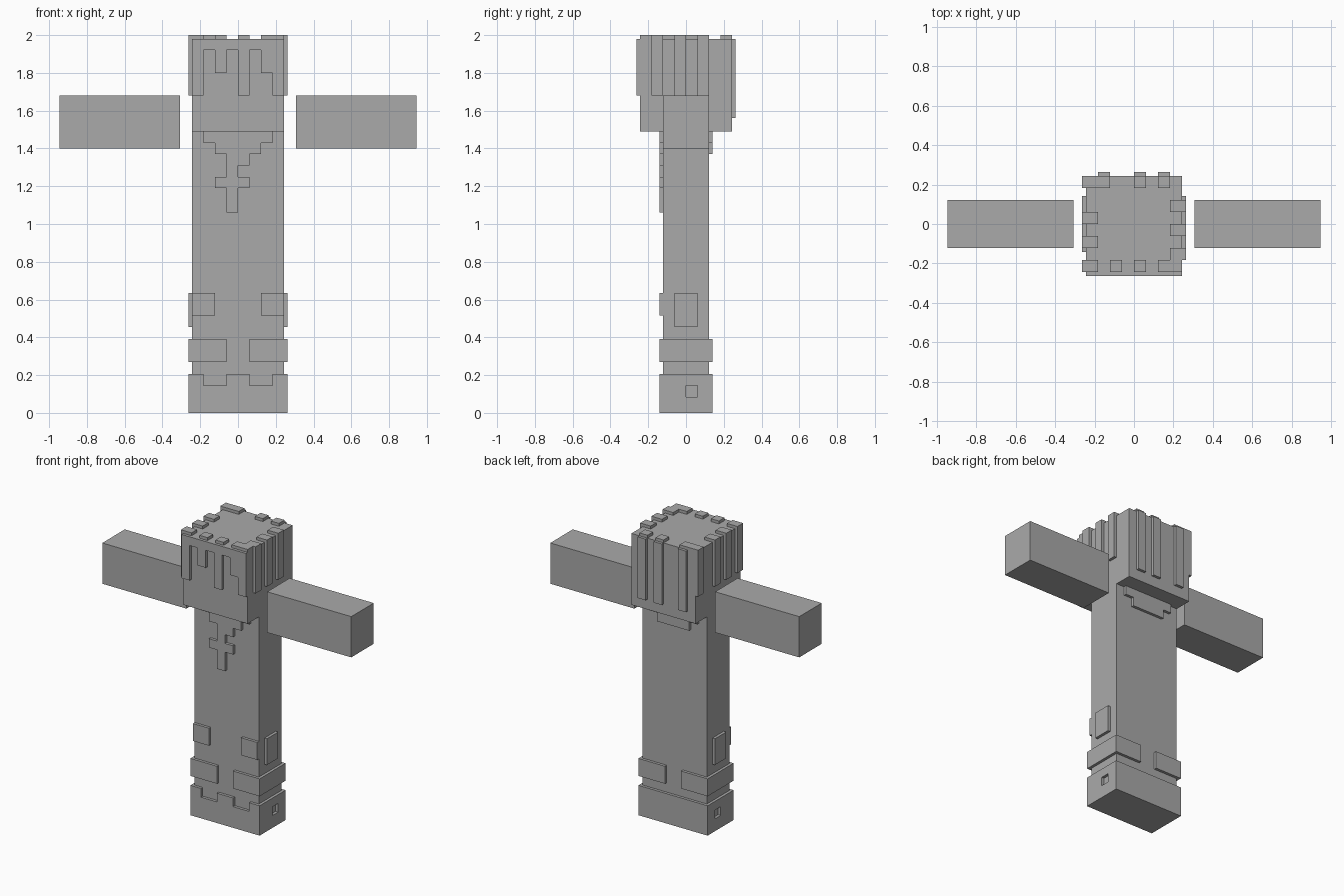
import bpy, bmesh

if "Cube" in bpy.data.objects:
    bpy.data.objects.remove(bpy.data.objects["Cube"])

P = 0.061          # one pixel of the blocky grid
W = 4 * P          # half width of head and body
D = 2 * P          # half depth of body
O = 0.019          # thickness of the raised layer

grey = bpy.data.materials.new("grey")
grey.diffuse_color = (0.4, 0.4, 0.4, 1)
grey.use_nodes = True
grey.node_tree.nodes["Principled BSDF"].inputs["Base Color"].default_value = grey.diffuse_color


def part(name, boxes):
    """One object from boxes given as (x0, x1, y0, y1, z0, z1)."""
    bm = bmesh.new()
    for x0, x1, y0, y1, z0, z1 in boxes:
        vs = bmesh.ops.create_cube(bm, size=1)["verts"]
        for v in vs:
            v.co = ((x0 + x1) / 2 + v.co.x * (x1 - x0),
                    (y0 + y1) / 2 + v.co.y * (y1 - y0),
                    (z0 + z1) / 2 + v.co.z * (z1 - z0))
    me = bpy.data.meshes.new(name)
    bm.to_mesh(me)
    bm.free()
    me.materials.append(grey)
    ob = bpy.data.objects.new(name, me)
    bpy.context.collection.objects.link(ob)


def plate(side, a0, a1, z0, z1, depth):
    """Raised plate on one side; a0..a1 runs along that side in pixels."""
    a0, a1 = a0 * P, a1 * P
    return {"front": (a0, a1, -depth - O, -depth, z0, z1),
            "back": (a0, a1, depth, depth + O, z0, z1),
            "left": (-W - O, -W, a0, a1, z0, z1),
            "right": (W, W + O, a0, a1, z0, z1)}[side]


# Main blocks
part("head", [(-W, W, -W, W, 1.49, 1.98)])
part("body", [(-W, W, -D, D, 0.015, 1.49)])
for name, s in (("left_arm", -1), ("right_arm", 1)):
    x = sorted((s * 0.307, s * 0.946))
    part(name, [(x[0], x[1], -D, D, 1.40, 1.68)])

# Hair: fringe, side strands and back strands
hair = [plate("front", -4, 4, 1.92, 1.98, W)]
for a, z in ((-4, 1.68), (-2, 1.80), (0, 1.68), (2, 1.80), (3, 1.68)):
    hair.append(plate("front", a, a + 1, z, 1.92, W))
hair += [plate("left", a, a + 1, 1.68, 1.98, W) for a in (-4, -2, 0, 3)]
hair += [plate("right", a, a + 1, 1.68, 1.98, W) for a in (-3, -1, 1)]
hair += [plate("back", a, a + 1, 1.56, 1.98, W) for a in (-3, 0, 2)]
part("hair_strands", hair)

# Raised tufts on the crown, reaching out over the strands
tufts = []
for x0, x1, y in ((-4, -3, -4), (-2, -1, -4), (0, 1, -4), (2, 4, -4),
                  (-4, -2, 3), (0, 1, 3), (2, 3, 3),
                  (-4, -3, -2), (-4, -3, 0),
                  (3, 4, -3), (3, 4, -1), (3, 4, 1)):
    tufts.append((x0 * P - (O if x0 == -4 else 0),
                  x1 * P + (O if x1 == 4 and y > -4 else 0),
                  y * P, (y + 1) * P, 1.98, 2.0))
part("crown_tufts", tufts)

# Collar and hanging cross pendant
part("collar", [plate("front", -3, 3, 1.43, 1.49, D),
                plate("front", -2, 2, 1.37, 1.43, D),
                plate("back", -3, 3, 1.43, 1.49, D),
                plate("back", -2, 2, 1.37, 1.43, D)])
part("pendant", [plate("front", -1, 1, 1.31, 1.37, D),
                 plate("front", -1, 0, 1.25, 1.31, D),
                 plate("front", -2, 1, 1.19, 1.25, D),
                 plate("front", -1, 0, 1.06, 1.19, D)])

# Thigh patches
part("leg_patches", [plate("front", -4, -2, 0.515, 0.635, D),
                     plate("front", 2, 4, 0.515, 0.635, D),
                     plate("left", -1, 1, 0.455, 0.635, D),
                     plate("right", -1, 1, 0.455, 0.635, D)])

# Shin bands wrapping the outer side of each leg
E = D + O
for name, s in (("left_band", -1), ("right_band", 1)):
    x = sorted((s * P, s * (W + O)))
    part(name, [(x[0], x[1], -E, E, 0.27, 0.39)])

# Boots: scalloped front, plain back, sides with a small square hole
boots = [(-W - O, W + O, -E, -D, 0, 0.145),
         (-W - O, W + O, D, E, 0, 0.205),
         (-W, W, -D, D, 0, 0.015)]
for x0, x1 in ((-W - O, -3 * P), (-P, P), (3 * P, W + O)):
    boots.append((x0, x1, -E, -D, 0.145, 0.205))
for side in ("left", "right"):
    boots += [plate(side, -2, 0, 0, 0.205, D), plate(side, 1, 2, 0, 0.205, D),
              plate(side, 0, 1, 0, 0.085, D), plate(side, 0, 1, 0.145, 0.205, D)]
part("boots", boots)
